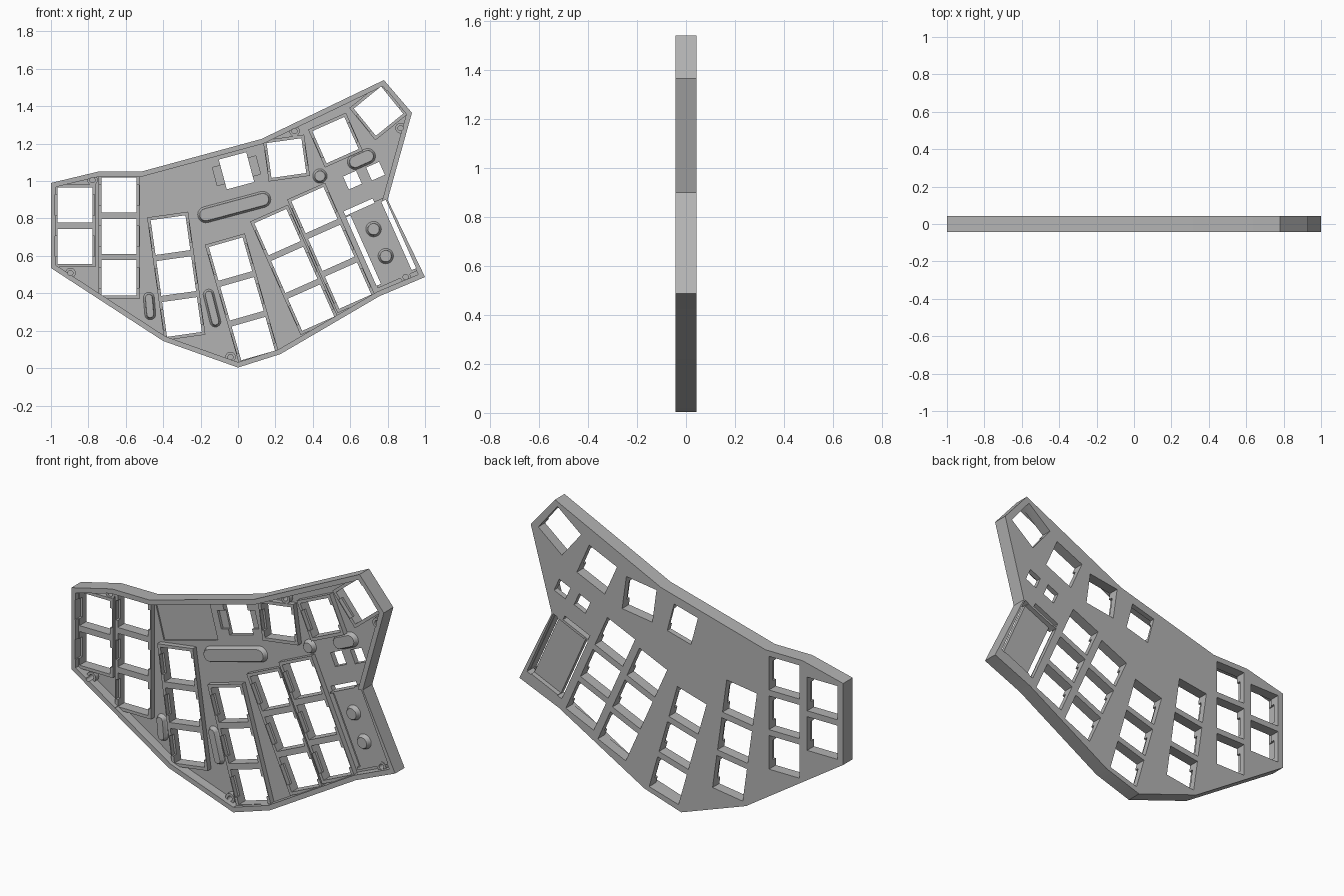
import bpy, bmesh
from math import sin, cos, pi, radians
from mathutils import Vector

cube = bpy.data.objects.get("Cube")
if cube:
    bpy.data.objects.remove(cube)

FRONT, BACK = -0.042, 0.042
FLOOR, FRAME = 0.012, -0.018      # tray floor and key frame levels
KEY, PITCH = 0.188, 0.221

grey = bpy.data.materials.new("plain grey")
grey.use_nodes = True
tone = (0.45, 0.45, 0.45, 1)
grey.diffuse_color = tone
grey.node_tree.nodes["Principled BSDF"].inputs["Base Color"].default_value = tone


def axes(angle):
    a = radians(angle)
    return Vector((cos(a), sin(a))), Vector((-sin(a), cos(a)))


def loft(bm, levels):
    """Closed solid through rings of (x, z) points, each at its own depth."""
    rings = [[bm.verts.new((p[0], y, p[1])) for p in ring] for y, ring in levels]
    faces = [bm.faces.new(rings[0]), bm.faces.new(rings[-1][::-1])]
    for a, b in zip(rings, rings[1:]):
        for i in range(len(a)):
            faces.append(bm.faces.new((a[i - 1], b[i - 1], b[i], a[i])))
    bmesh.ops.recalc_face_normals(bm, faces=faces)


def box(bm, centre, angle, w, h, y0, y1, shift=(0, 0)):
    u, v = axes(angle)
    c = Vector(centre) + u * shift[0] + v * shift[1]
    ring = [c + u * (sx * w / 2) + v * (sz * h / 2)
            for sx, sz in ((-1, -1), (1, -1), (1, 1), (-1, 1))]
    loft(bm, [(y0, ring), (y1, ring)])


def pill(centre, angle, length, width, grow=0.0, n=10):
    u, v = axes(angle)
    r, half = width / 2 + grow, (length - width) / 2
    ring = []
    for side in (1, -1):
        for i in range(n + 1):
            t = -pi / 2 + pi * i / n
            ring.append(Vector(centre) + u * side * (half + r * cos(t)) + v * side * r * sin(t))
    return ring


def disc(centre, r, n=20):
    return [(centre[0] + r * cos(2 * pi * i / n), centre[1] + r * sin(2 * pi * i / n))
            for i in range(n)]


def inset(ring, d):
    """Move every edge of a clockwise outline inwards by d."""
    pts = [Vector(p) for p in ring]
    out = []
    for i, p in enumerate(pts):
        a = (p - pts[i - 1]).normalized()
        b = (pts[(i + 1) % len(pts)] - p).normalized()
        na, nb = Vector((a.y, -a.x)), Vector((b.y, -b.x))
        out.append(p + (na + nb) * d / (1 + na.dot(nb)))
    return out


def make(name, bm):
    mesh = bpy.data.meshes.new(name)
    bm.to_mesh(mesh)
    bm.free()
    mesh.materials.append(grey)
    ob = bpy.data.objects.new(name, mesh)
    bpy.context.scene.collection.objects.link(ob)
    return ob


def combine(target, bm, operation):
    tool = make("cutter", bm)
    tool.hide_render = True
    mod = target.modifiers.new("shape", 'BOOLEAN')
    mod.operation, mod.object = operation, tool
    mod.solver, mod.use_self = 'EXACT', True
    graph = bpy.context.evaluated_depsgraph_get()
    mesh = bpy.data.meshes.new_from_object(target.evaluated_get(graph))
    target.modifiers.clear()
    target.data = mesh
    bpy.data.objects.remove(tool)


# Tray with outer wall
outline = [(-1, .99), (-.75, 1.05), (-.52, 1.05), (.125, 1.225), (.78, 1.54),
           (.93, 1.365), (.80, .90), (1, .487), (.757, .385), (.227, .075),
           (0, .003), (-.40, .145), (-1, .535)]
bm = bmesh.new()
loft(bm, [(FRONT, outline), (BACK, outline)])
case = make("keyboard_case", bm)
bm = bmesh.new()
inner = inset(outline, 0.027)
loft(bm, [(FRONT - .02, inner), (FLOOR, inner)])
combine(case, bm, 'DIFFERENCE')

# Key positions: top key, angle, number of keys down the column
columns = [((-.872, .872), 0, 2), ((-.636, .925), 0, 3), ((-.361, .711), 8, 3),
           ((-.04, .583), 16, 3), ((.211, .727), 24, 3), ((.409, .845), 24, 3),
           ((.259, 1.123), 8, 1), ((.521, 1.219), 24, 1), ((.751, 1.374), 39, 1)]
keys = [(Vector(c) - axes(a)[1] * PITCH * i, a) for c, a, n in columns for i in range(n)]
battery = (.765, .67)
screws = [(-.778, 1.005), (.302, 1.267), (.869, 1.283),
          (.896, .487), (-.896, .508), (-.04, .059)]

# Raised key frames, battery bed and screw bosses
bm = bmesh.new()
for c, a in keys:
    box(bm, c, a, .222, .222, FRAME, FLOOR + .01)
box(bm, battery, 24, .23, .43, -.012, FLOOR + .011)
for s in screws:
    loft(bm, [(FRAME + .003, disc(s, .028)), (FLOOR + .012, disc(s, .028))])
combine(case, bm, 'UNION')

# Key openings with clip notches in the side frames
bm = bmesh.new()
for c, a in keys:
    box(bm, c, a, KEY, KEY, FRONT - .03, BACK + .03)
    box(bm, c, a, .212, .11, FRONT - .031, FLOOR - .005)
combine(case, bm, 'DIFFERENCE')

# Other openings and recesses
bm = bmesh.new()
knob = (-.008, 1.055)
box(bm, knob, 15, .152, .165, FRONT - .03, BACK + .03)
box(bm, knob, 15, .24, .10, FRONT - .031, .028)
box(bm, (-.325, .96), 15, .345, .20, FRONT + .004, .020)       # controller bed
for c in ((.612, 1.005), (.735, 1.053)):                       # switch windows
    box(bm, c, 24, .076, .076, FRONT - .03, BACK + .03)
for s in screws:
    loft(bm, [(FRONT - .02, disc(s, .014)), (.027, disc(s, .014))])
combine(case, bm, 'DIFFERENCE')

bm = bmesh.new()
box(bm, battery, 24, .236, .39, .014, BACK + .03)              # battery pocket
for x in (-.103, .103):
    box(bm, battery, 24, .026, .40, FRONT - .03, BACK + .02, (x, 0))
box(bm, battery, 24, .17, .026, FRONT - .03, BACK + .02, (-.03, .222))
combine(case, bm, 'DIFFERENCE')

# Raised rounded pads with a flared foot
pads = [((-.02, .861), 15, .385, .07, FLOOR), ((.66, 1.118), 24, .14, .066, FLOOR),
        ((-.473, .332), 95, .13, .042, FLOOR), ((-.139, .321), 104, .19, .042, FLOOR),
        ((.438, 1.027), 0, .0601, .06, FLOOR), ((.725, .743), 0, .0661, .066, -.012),
        ((.79, .599), 0, .0661, .066, -.012)]
bm = bmesh.new()
for c, a, length, width, base in pads:
    steps = ((.003, .012), (-.002, .006), (-.009, .002), (-.020, 0), (-.024, -.003))
    loft(bm, [(base + y, pill(c, a, length, width, g)) for y, g in steps])
pad = make("raised_pads", bm)

for ob in (case, pad):
    bpy.ops.object.select_all(action='DESELECT')
    ob.select_set(True)
    bpy.context.view_layer.objects.active = ob
    bpy.ops.object.shade_smooth_by_angle(angle=radians(30))
